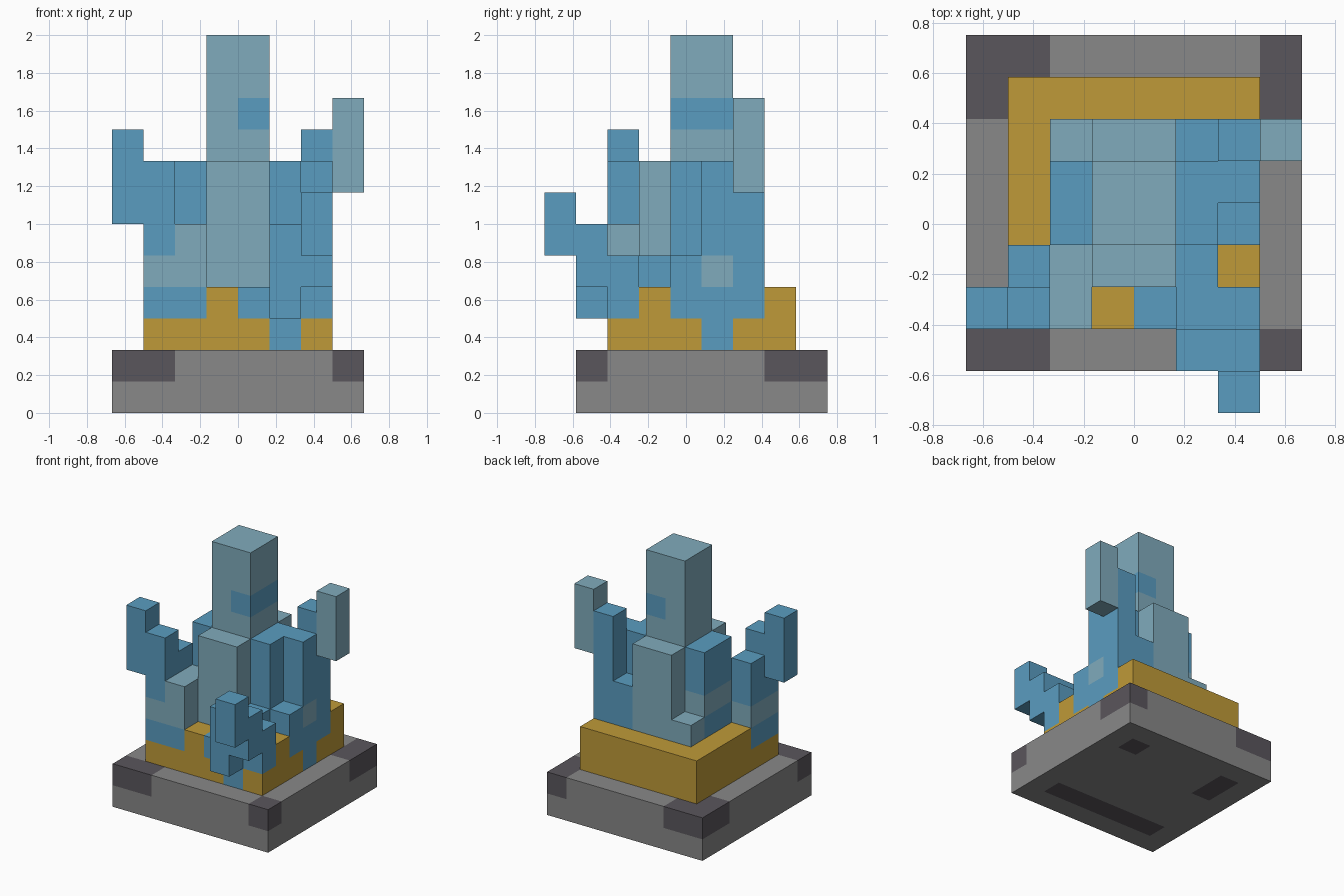
import bpy, bmesh, math
from mathutils import Vector

cube = bpy.data.objects.get("Cube")
if cube:
    bpy.data.objects.remove(cube, do_unlink=True)

UNIT = 1 / 6
ORIGIN = Vector((-4, -4.5, 0))
PALETTE = {
    "blue": (0.102, 0.335, 0.527),
    "pale_blue": (0.216, 0.407, 0.503),
    "gold": (0.521, 0.323, 0.040),
    "stone_grey": (0.246, 0.246, 0.246),
    "dark_stone": (0.102, 0.093, 0.107),
}


def make_material(name, rgb):
    mat = bpy.data.materials.new(name)
    mat.use_nodes = True
    mat.diffuse_color = (*rgb, 1)
    bsdf = mat.node_tree.nodes["Principled BSDF"]
    bsdf.inputs["Base Color"].default_value = (*rgb, 1)
    bsdf.inputs["Roughness"].default_value = 0.9
    return mat


materials = {n: make_material(n, c) for n, c in PALETTE.items()}
names = list(PALETTE)
cells = {}


def span(v):
    return range(v, v + 1) if isinstance(v, int) else range(v[0], v[1] + 1)


def block(part, colour, x, y, z):
    """Fill whole cells; each argument is one index or an inclusive range."""
    for i in span(x):
        for j in span(y):
            for k in span(z):
                cells[i, j, k] = (part, colour)


# Stone base with dark corners and dark patches underneath
block("stone_base", "stone_grey", (0, 7), (1, 8), (0, 1))
for x in ((0, 1), 7):
    for y in (1, (7, 8)):
        block("stone_base", "dark_stone", x, y, 1)
block("stone_base", "dark_stone", (1, 6), 2, 0)
block("stone_base", "dark_stone", 1, (6, 7), 0)
block("stone_base", "dark_stone", 6, 7, 0)

# Sand bed
block("sand_bed", "gold", (1, 6), (2, 7), (2, 3))

# Central trunk, with a blue band near the top
block("trunk", "pale_blue", (3, 4), (4, 5), (4, 11))
block("trunk", "blue", 4, (4, 5), 9)
block("front_rib", "pale_blue", (3, 4), 3, (4, 7))
block("back_rib", "pale_blue", (3, 4), 6, (4, 7))
block("back_rib", "pale_blue", 2, 6, 4)
block("front_root", "blue", 4, 2, 3)

# Right side: rib, front stub and raised arm
block("right_rib", "blue", 2, (4, 5), (4, 7))
block("right_rib", "pale_blue", 2, (4, 5), 5)
block("right_stub", "pale_blue", 2, (2, 3), (4, 5))
block("right_stub", "blue", 2, (2, 3), 3)
block("right_arm", "blue", 1, 2, (3, 7))
block("right_arm", "blue", 1, 3, (3, 6))
block("right_arm", "pale_blue", 1, (2, 3), 4)
block("right_arm", "blue", 0, 2, (6, 8))

# Left side: rib and tall back arm with a pale tip
block("left_rib", "blue", 5, (4, 5), (4, 7))
block("left_rib", "blue", 5, 6, (4, 5))
block("left_arm", "blue", 6, 4, (3, 4))
block("left_arm", "blue", 6, 5, (2, 7))
block("left_arm", "blue", 6, 6, (3, 8))
block("left_arm", "pale_blue", 6, 5, 4)
block("left_arm_tip", "pale_blue", 7, 6, (7, 9))

# Stepped front arm
block("front_arm", "blue", 5, 2, (2, 4))
block("front_arm", "blue", 5, 3, 4)
block("front_arm", "blue", 5, 1, (3, 5))
block("front_arm", "blue", 6, 2, (3, 4))
block("front_arm", "blue", 6, 1, (4, 5))
block("front_arm", "blue", 6, 0, (5, 6))


def build_part(part):
    """Make one object from the exposed cell sides of a part."""
    bm = bmesh.new()
    for cell, (owner, colour) in cells.items():
        if owner != part:
            continue
        centre = Vector(cell) + Vector((0.5, 0.5, 0.5))
        for axis in range(3):
            for sign in (-1, 1):
                n = Vector((0, 0, 0))
                n[axis] = sign
                if tuple(int(c + d) for c, d in zip(cell, n)) in cells:
                    continue
                a = Vector((0, 0, 0))
                a[(axis + 1) % 3] = 0.5
                b = n.cross(a)
                mid = centre + n / 2
                corners = (mid - a - b, mid + a - b, mid + a + b, mid - a + b)
                face = bm.faces.new([bm.verts.new((p + ORIGIN) * UNIT) for p in corners])
                face.material_index = names.index(colour)
    bmesh.ops.remove_doubles(bm, verts=bm.verts, dist=0.001)
    bmesh.ops.dissolve_limit(bm, angle_limit=math.radians(1), verts=bm.verts,
                             edges=bm.edges, delimit={"MATERIAL"})
    mesh = bpy.data.meshes.new(part)
    for mat in materials.values():
        mesh.materials.append(mat)
    bm.to_mesh(mesh)
    bm.free()
    bpy.context.collection.objects.link(bpy.data.objects.new(part, mesh))


for part in dict.fromkeys(owner for owner, _ in cells.values()):
    build_part(part)
